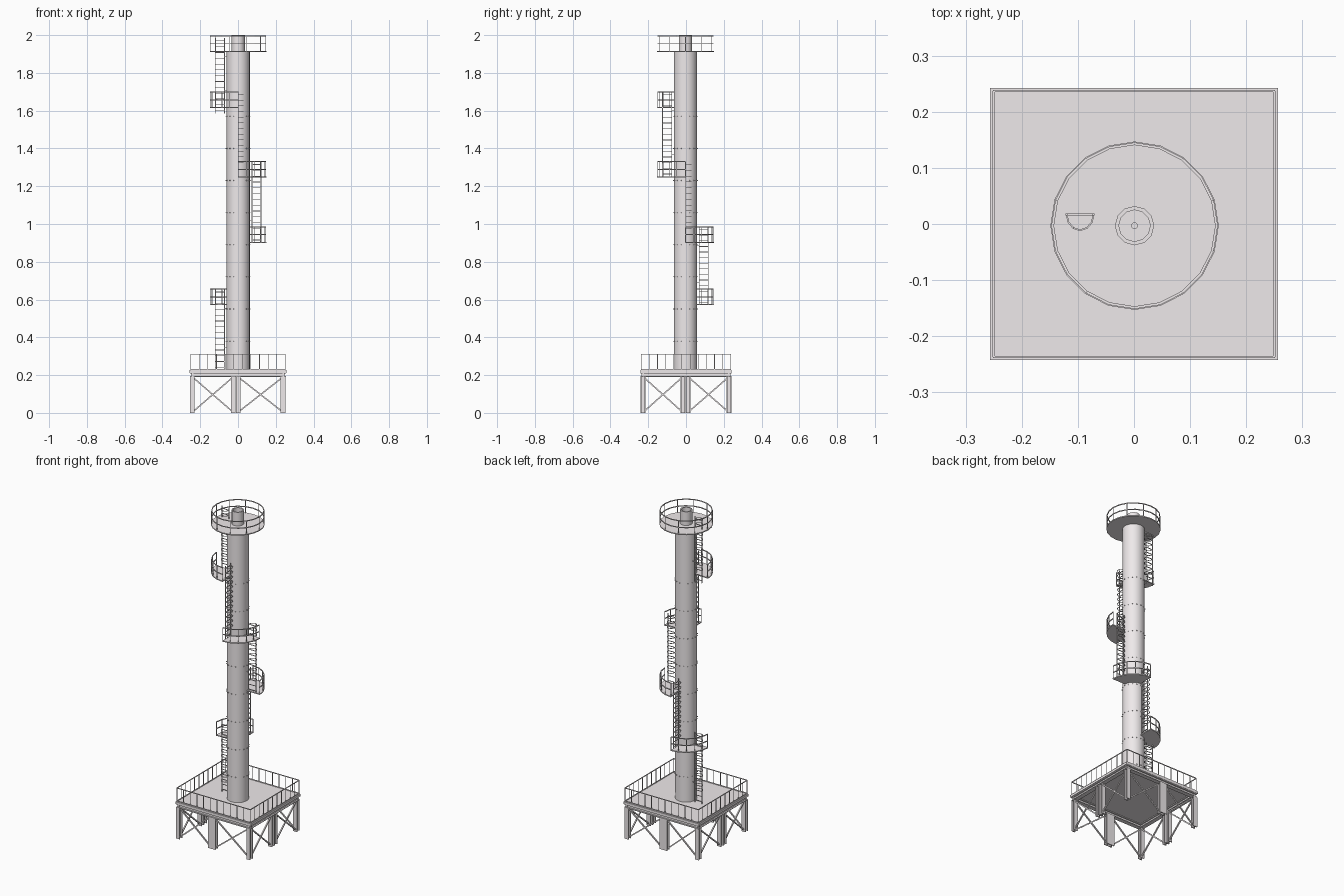
import bpy, bmesh
from math import sin, cos, pi, radians
from mathutils import Vector, Matrix

if "Cube" in bpy.data.objects:
    bpy.data.objects.remove(bpy.data.objects["Cube"])

CX, CY = 0.001, -0.003          # axis of the shaft
R = 0.15                        # outer radius of the platforms

paint = bpy.data.materials.new("pale_paint")
paint.diffuse_color = (0.86, 0.82, 0.83, 1)
paint.use_nodes = True
paint.node_tree.nodes["Principled BSDF"].inputs["Base Color"].default_value = paint.diffuse_color


def finish(name, bm, smooth=False):
    bmesh.ops.recalc_face_normals(bm, faces=bm.faces)
    me = bpy.data.meshes.new(name)
    bm.to_mesh(me)
    bm.free()
    me.materials.append(paint)
    ob = bpy.data.objects.new(name, me)
    bpy.context.collection.objects.link(ob)
    if smooth:
        bpy.ops.object.select_all(action='DESELECT')
        ob.select_set(True)
        bpy.context.view_layer.objects.active = ob
        bpy.ops.object.shade_smooth_by_angle(angle=radians(35))
    return ob


def box(bm, x0, x1, y0, y1, z0, z1):
    m = Matrix.Translation(((x0 + x1) / 2, (y0 + y1) / 2, (z0 + z1) / 2))
    bmesh.ops.create_cube(bm, size=1, matrix=m @ Matrix.Diagonal((x1 - x0, y1 - y0, z1 - z0, 1)))


def strut(bm, a, b, r=0.0018, n=4):
    a, b = Vector(a), Vector(b)
    d = b - a
    rot = d.to_track_quat('Z', 'Y').to_matrix().to_4x4()
    bmesh.ops.create_cone(bm, cap_ends=True, segments=n, radius1=r, radius2=r, depth=d.length,
                          matrix=Matrix.Translation((a + b) / 2) @ rot @ Matrix.Rotation(pi / 4, 4, 'Z'))


def path(bm, pts, r=0.0018):
    for a, b in zip(pts, pts[1:]):
        strut(bm, a, b, r)


def cyl(bm, r, z0, z1, n):
    bmesh.ops.create_cone(bm, cap_ends=True, segments=n, radius1=r, radius2=r, depth=z1 - z0,
                          matrix=Matrix.Translation((CX, CY, (z0 + z1) / 2)))


def polar(r, deg, z):
    a = radians(deg)
    return Vector((CX + r * cos(a), CY + r * sin(a), z))


def sector(bm, r_in, r_out, z0, z1, angs):
    """Solid ring sector through the given angles; a full turn closes on itself."""
    full = angs[-1] - angs[0] == 360
    rows = [[bm.verts.new(polar(r, a, z)) for r, z in
             ((r_in, z0), (r_out, z0), (r_out, z1), (r_in, z1))] for a in (angs[:-1] if full else angs)]
    for p, q in zip(rows, rows[1:] + (rows[:1] if full else [])):
        for k in range(4):
            bm.faces.new((p[k], p[(k + 1) % 4], q[(k + 1) % 4], q[k]))
    if not full:
        bm.faces.new(rows[0])
        bm.faces.new(rows[-1])


# Base deck: slab with perimeter beams
bm = bmesh.new()
box(bm, -0.257, 0.257, -0.242, 0.242, 0.212, 0.226)
finish("base_deck", bm)
bm = bmesh.new()
for s in (-1, 1):
    for za, zb, w in ((0.19, 0.194, 0.026), (0.194, 0.208, 0.008), (0.208, 0.212, 0.026)):
        y, x = s * 0.227, s * 0.24
        box(bm, -0.25, 0.25, y - w / 2, y + w / 2, za, zb)
        box(bm, x - w / 2, x + w / 2, -0.235, 0.235, za, zb)
finish("deck_beams", bm)

# H-section legs: one per corner, a pair in the middle of each side
bm = bmesh.new()
xs, ys = (-0.242, -0.025, 0.001, 0.238), (-0.227, -0.017, 0.011, 0.227)
for i, x in enumerate(xs):
    for j, y in enumerate(ys):
        if i in (1, 2) and j in (1, 2):
            continue
        h, t = 0.0128, 0.005
        box(bm, x - h, x + h, y - h, y - h + t, 0, 0.19)
        box(bm, x - h, x + h, y + h - t, y + h, 0, 0.19)
        box(bm, x - t / 2, x + t / 2, y - h + t, y + h - t, 0, 0.19)
finish("legs", bm)

# X braces in every bay of the four sides
bm = bmesh.new()
for s in (-1, 1):
    for k in (0, 2):
        for za, zb in ((0.012, 0.182), (0.182, 0.012)):
            strut(bm, (xs[k] + 0.01, s * 0.227, za), (xs[k + 1] - 0.01, s * 0.227, zb), 0.005)
            strut(bm, (s * 0.24, ys[k] + 0.01, za), (s * 0.24, ys[k + 1] - 0.01, zb), 0.005)
finish("cross_braces", bm)

# Base railing
bm = bmesh.new()
X, Y, N = 0.25, 0.237, 11
for s in (-1, 1):
    for z in (0.31, 0.23):
        strut(bm, (-X, s * Y, z), (X, s * Y, z), 0.003)
        strut(bm, (s * X, -Y, z), (s * X, Y, z), 0.003)
    for i in range(N + 1):
        t = -1 + 2 * i / N
        strut(bm, (t * X, s * Y, 0.226), (t * X, s * Y, 0.31), 0.0022)
        if 0 < i < N:
            strut(bm, (s * X, t * Y, 0.226), (s * X, t * Y, 0.31), 0.0022)
finish("base_railing", bm)

# Shaft with flange seams, and the hollow top pipe
bm = bmesh.new()
cyl(bm, 0.0615, 0.226, 1.911, 24)
finish("shaft", bm, True)
bm = bmesh.new()
for i in range(8):
    z = 0.38 + 0.17 * i
    for k in range(16):            # seam bolts
        a = k * 22.5
        strut(bm, polar(0.058, a, z), polar(0.066, a, z), 0.0026)
finish("seam_bolts", bm)
bm = bmesh.new()
sector(bm, 0.028, 0.035, 1.91, 2.0, [30 * i for i in range(13)])
finish("top_pipe", bm, True)


def platform(name, z, angs, r_in, step):
    """Floor plate with two-rail guard, one facet per 18 degrees."""
    bm = bmesh.new()
    sector(bm, r_in, R, z, z + 0.006, angs)
    finish(name + "_floor", bm)
    bm = bmesh.new()
    for h in (0.044, 0.085):
        path(bm, [polar(R - 0.004, a, z + h) for a in angs], 0.0033)
    for a in angs[::step]:
        strut(bm, polar(R - 0.004, a, z), polar(R - 0.004, a, z + 0.085), 0.0024)
    finish(name + "_railing", bm)


# Four quarter platforms winding up the shaft, and the round top platform
for i, (z, a) in enumerate(((0.57, 90), (0.90, 0), (1.245, -90), (1.613, 180))):
    platform("platform_%d" % (i + 1), z, [a + 18 * k for k in range(6)], 0.055, 1)
platform("top_platform", 1.91, [18 * k for k in range(21)], 0.005, 2)


def ladder(name, deg, z0, z1, off):
    """Caged ladder standing radially at angle deg, cage to the counter-clockwise side."""
    a = radians(deg)
    u, v = Vector((cos(a), sin(a), 0)), Vector((-sin(a), cos(a), 0))

    def at(r, t, z):
        return Vector((CX, CY, z)) + u * r + v * (t + off)

    bm = bmesh.new()
    ra, rb = 0.073, 0.121
    rm, h = (ra + rb) / 2, (rb - ra) / 2
    for r in (ra, rb):
        strut(bm, at(r, 0, z0), at(r, 0, z1), 0.0027)
    n = round((z1 - z0) / 0.03)
    for i in range(n):
        z = z0 + (i + 0.5) * (z1 - z0) / n
        strut(bm, at(ra, 0, z), at(rb, 0, z), 0.0024)
        if i > 1:                  # cage hoops
            path(bm, [at(rm + h * cos(pi * k / 6), 0.028 * sin(pi * k / 6), z)
                      for k in range(7)], 0.002)
    for z in (z0 + 0.12, z1 - 0.1):  # brackets to the shaft
        strut(bm, at(0.055, 0, z), at(ra, 0, z), 0.002)
    finish(name, bm)


for i, (deg, z0, z1, off) in enumerate(((180, 0.226, 0.655, -0.02), (90, 0.57, 0.985, 0),
                                        (0, 0.90, 1.33, 0.002), (-90, 1.25, 1.70, 0),
                                        (180, 1.585, 1.985, -0.02))):
    ladder("ladder_%d" % (i + 1), deg, z0, z1, off)
